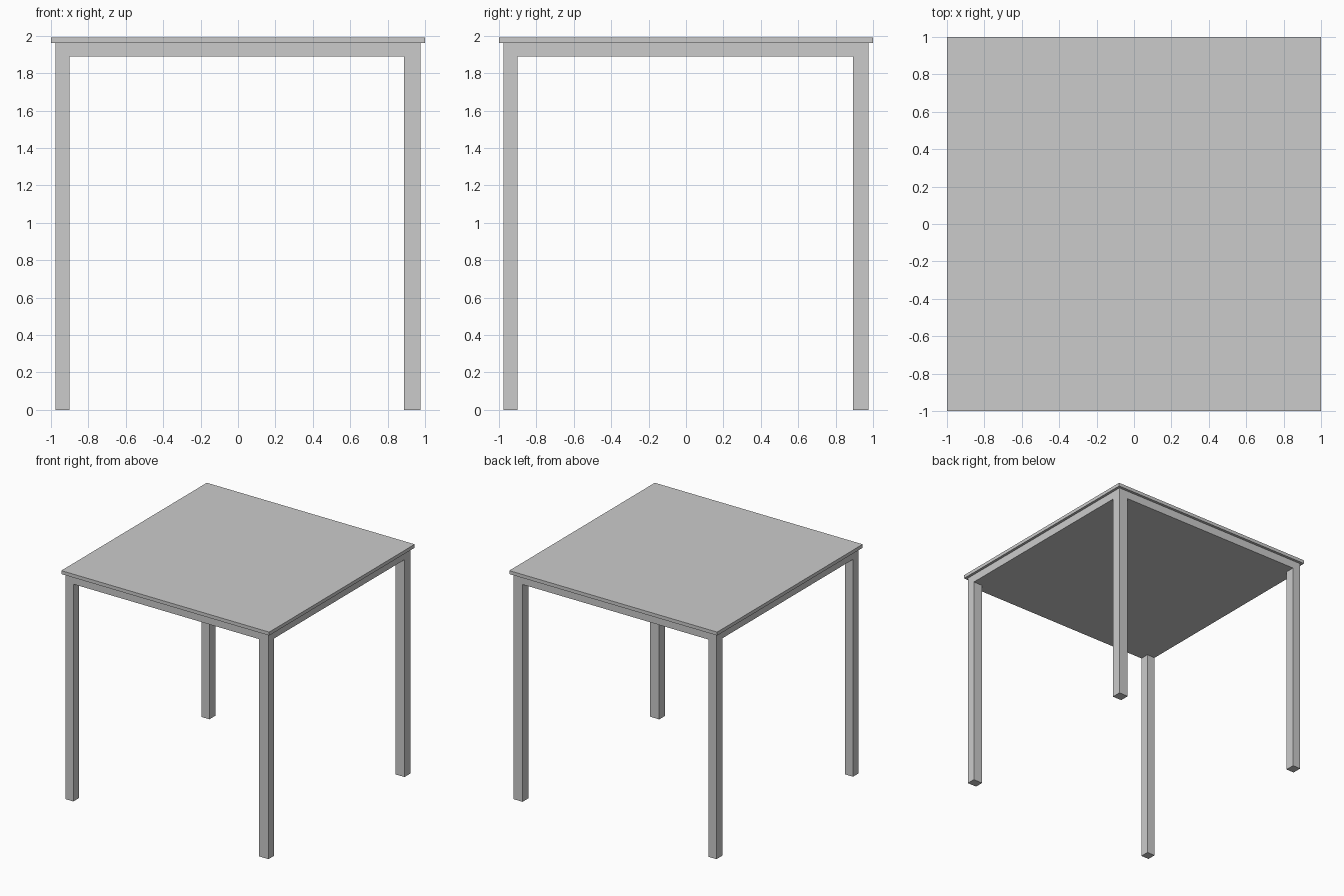
import bpy, bmesh
from mathutils import Vector

if "Cube" in bpy.data.objects:
    bpy.data.objects.remove(bpy.data.objects["Cube"])


def box(bm, lo, hi):
    verts = bmesh.ops.create_cube(bm, size=1)["verts"]
    for v in verts:
        v.co = Vector([lo[i] if v.co[i] < 0 else hi[i] for i in range(3)])


def finish(bm, name):
    bmesh.ops.recalc_face_normals(bm, faces=bm.faces)
    mesh = bpy.data.meshes.new(name)
    bm.to_mesh(mesh)
    bm.free()
    bpy.context.collection.objects.link(bpy.data.objects.new(name, mesh))


TOP, UNDER, APRON = 1.99, 1.96, 1.89   # heights of tabletop, its underside, apron bottom
EDGE = 0.977                           # outer faces of the frame
INNER = [(-0.90, 0.888), (-0.90, 0.893)]  # inner leg faces along x and y

# Thin square tabletop
bm = bmesh.new()
box(bm, (-1, -1, UNDER), (1, 1, TOP))
finish(bm, "tabletop")

# Apron slab, cut so that its corners can be extruded into the four legs
bm = bmesh.new()
box(bm, (-EDGE, -EDGE, APRON), (EDGE, EDGE, UNDER))
for axis, cuts in enumerate(INNER):
    for c in cuts:
        normal, point = Vector(), Vector()
        normal[axis], point[axis] = 1, c
        bmesh.ops.bisect_plane(bm, geom=bm.verts[:] + bm.edges[:] + bm.faces[:],
                               plane_co=point, plane_no=normal)
bm.normal_update()
corners = []
for f in bm.faces:
    c = f.calc_center_median()
    if abs(c.z - APRON) < 1e-4 and min(abs(c.x), abs(c.y)) > 0.88:
        corners.append(f)
for f in bmesh.ops.extrude_discrete_faces(bm, faces=corners)["faces"]:
    bmesh.ops.translate(bm, verts=f.verts[:], vec=(0, 0, -APRON))
finish(bm, "apron_and_legs")
